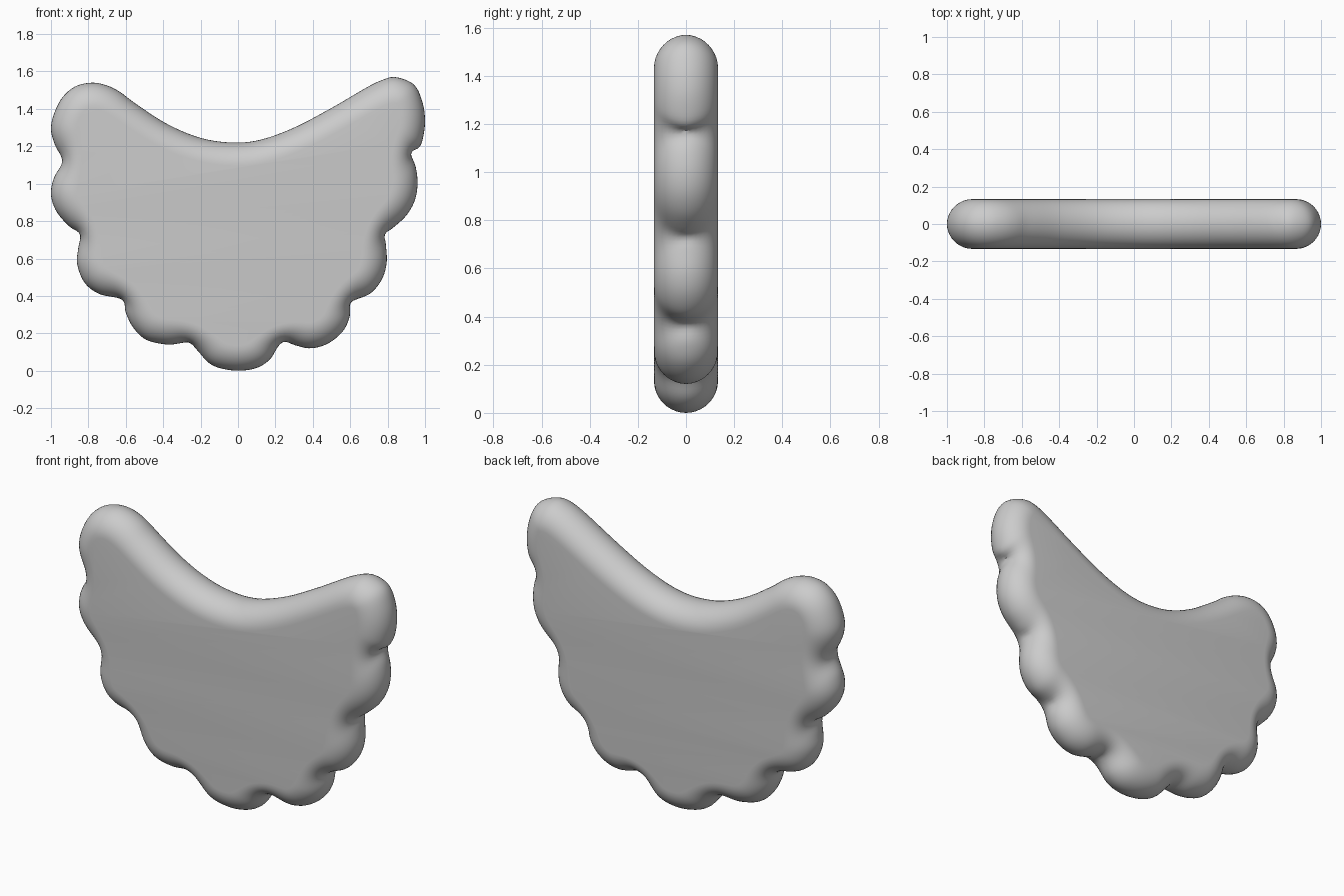
import bpy, math
from mathutils import Vector

if "Cube" in bpy.data.objects:
    bpy.data.objects.remove(bpy.data.objects["Cube"])

HALF = 0.133     # half thickness
ROUND = 0.128    # width of the rounded rim
STEPS = 10       # rings from the middle seam to the flat face
COUNT = 360      # points around the outline

# Scalloped lower edge, right side, from bottom centre to the tip
right_edge = [(0, 0), (.10, .015), (.17, .06), (.215, .13), (.25, .155), (.31, .135),
              (.39, .12), (.48, .145), (.56, .21), (.597, .29), (.60, .36), (.63, .38),
              (.71, .415), (.77, .49), (.795, .58), (.79, .68), (.785, .73), (.83, .765),
              (.90, .83), (.945, .91), (.96, 1.0), (.95, 1.09), (.925, 1.165),
              (.97, 1.195), (.99, 1.25), (1.0, 1.34), (.985, 1.44), (.94, 1.53)]
# Smooth dipped top edge, right to left
top_edge = [(.84, 1.57), (.76, 1.55), (.68, 1.51), (.5, 1.405), (.3, 1.30), (.12, 1.235),
            (-.03, 1.22), (-.2, 1.245), (-.38, 1.32), (-.55, 1.43), (-.63, 1.49), (-.7, 1.525)]
# Scalloped left side, from the tip back down
left_edge = [(-.78, 1.54), (-.87, 1.52), (-.94, 1.46), (-.985, 1.37), (-1.0, 1.29),
             (-.98, 1.21), (-.94, 1.12), (-.985, 1.03), (-1.0, .94), (-.97, .85),
             (-.90, .77), (-.845, .73), (-.855, .65), (-.86, .57), (-.82, .47), (-.74, .41),
             (-.62, .38), (-.60, .31), (-.56, .23), (-.49, .165), (-.38, .14), (-.32, .145),
             (-.26, .15), (-.21, .10), (-.16, .045), (-.10, .015)]


def smooth_loop(pts, sub=12):
    """Catmull-Rom spline through a closed set of points."""
    p, out = [Vector(q) for q in pts], []
    n = len(p)
    for i in range(n):
        a, b, c, d = p[i - 1], p[i], p[(i + 1) % n], p[(i + 2) % n]
        for k in range(sub):
            t = k / sub
            out.append(0.5 * (2 * b + (c - a) * t + (2 * a - 5 * b + 4 * c - d) * t * t
                              + (3 * b - a - 3 * c + d) * t ** 3))
    return out


def resample(loop, count):
    """Even spacing around a closed loop."""
    pts = loop + [loop[0]]
    total = sum((b - a).length for a, b in zip(pts, pts[1:]))
    out, run = [], 0.0
    for a, b in zip(pts, pts[1:]):
        seg = (b - a).length
        while len(out) < count and len(out) * total / count <= run + seg:
            out.append(a.lerp(b, (len(out) * total / count - run) / seg))
        run += seg
    return out


def inset(loop, dist):
    """Move a counter-clockwise loop inward in small relaxed steps."""
    n = len(loop)
    steps = max(1, math.ceil(dist / 0.004))
    for _ in range(steps):
        moved = []
        for i in range(n):
            t = (loop[(i + 1) % n] - loop[i - 1]).normalized()
            moved.append(loop[i] + Vector((-t.y, t.x)) * (dist / steps))
        loop = [moved[i] * 0.6 + (moved[i - 1] + moved[(i + 1) % n]) * 0.2 for i in range(n)]
    return loop


# Rings of the rounded rim, from seam to face
ring = resample(smooth_loop(right_edge + top_edge + left_edge), COUNT)
rings, done = [(ring, 0.0)], 0.0
for k in range(1, STEPS + 1):
    a = k / STEPS * math.pi / 2
    depth = ROUND * (1 - math.cos(a))
    ring = inset(ring, depth - done)
    done = depth
    rings.append((ring, HALF * math.sin(a)))

# Back half, seam, front half
stack = [(r, h) for r, h in reversed(rings)] + [(r, -h) for r, h in rings[1:]]
verts = [(p.x, y, p.y) for r, y in stack for p in r]
faces = []
for j in range(len(stack) - 1):
    for i in range(COUNT):
        k = (i + 1) % COUNT
        faces.append((j * COUNT + i, (j + 1) * COUNT + i, (j + 1) * COUNT + k, j * COUNT + k))
last = (len(stack) - 1) * COUNT
faces.append(tuple(range(COUNT)))
faces.append(tuple(last + i for i in reversed(range(COUNT))))

# Make normals consistent with the outside
faces = [tuple(reversed(f)) for f in faces]
low = min(v[2] for v in verts)
mesh = bpy.data.meshes.new("scalloped_plate")
mesh.from_pydata([(x, y, z - low) for x, y, z in verts], [], faces)
mesh.update()
plate = bpy.data.objects.new("scalloped_plate", mesh)
bpy.context.collection.objects.link(plate)
bpy.context.view_layer.objects.active = plate
plate.select_set(True)
bpy.ops.object.shade_smooth_by_angle(angle=math.radians(40))
